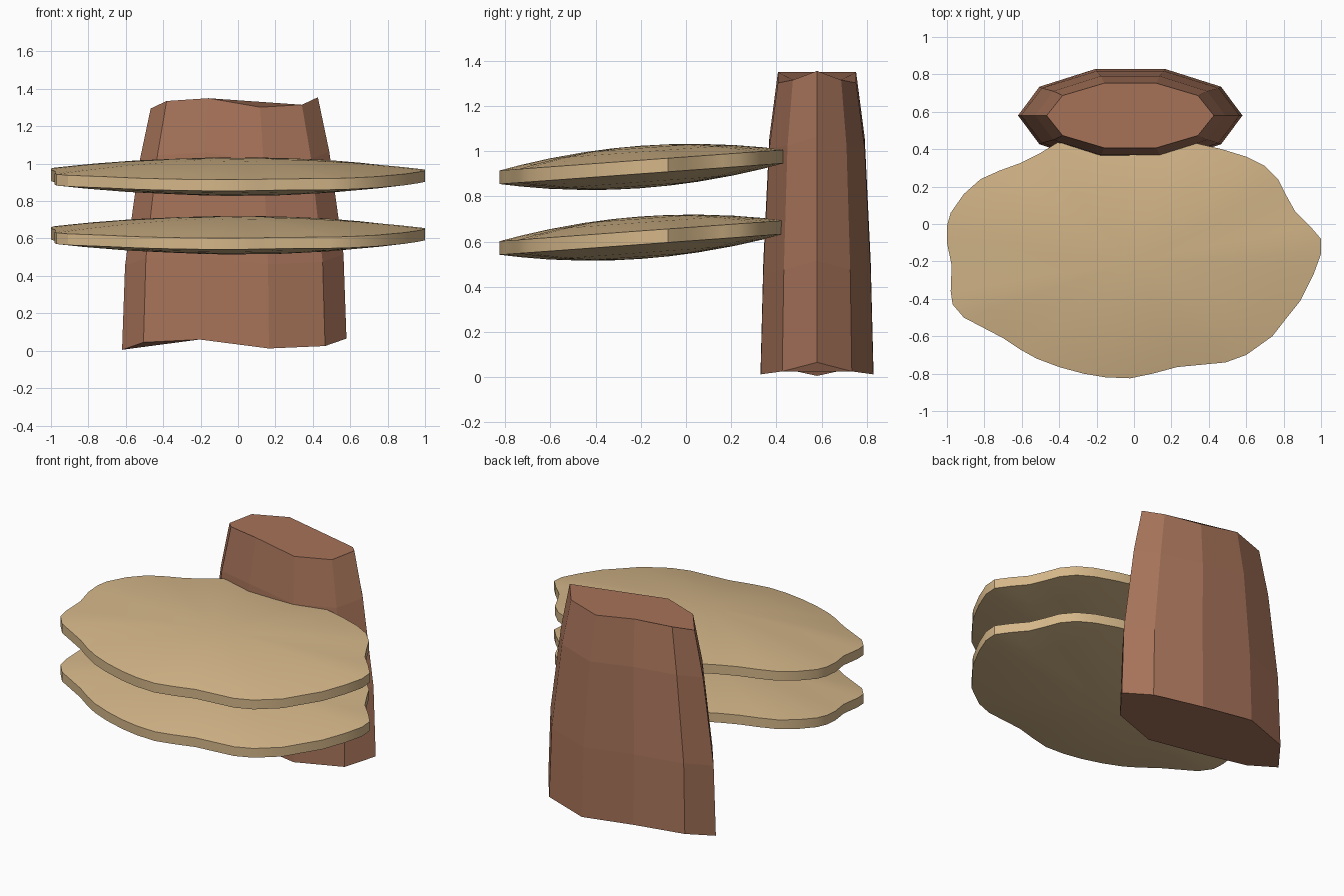
import bpy, bmesh
from math import sin, cos, tau

if "Cube" in bpy.data.objects:
    bpy.data.objects.remove(bpy.data.objects["Cube"])


def material(name, color):
    m = bpy.data.materials.new(name)
    m.diffuse_color = (*color, 1)
    m.use_nodes = True
    m.node_tree.nodes["Principled BSDF"].inputs["Base Color"].default_value = m.diffuse_color
    return m


def finish(bm, name, mat):
    bmesh.ops.recalc_face_normals(bm, faces=bm.faces)
    me = bpy.data.meshes.new(name)
    bm.to_mesh(me)
    bm.free()
    me.materials.append(mat)
    ob = bpy.data.objects.new(name, me)
    bpy.context.collection.objects.link(ob)
    return ob


def bridge(bm, a, b):
    n = len(a)
    for i in range(n):
        bm.faces.new((a[i], a[(i + 1) % n], b[(i + 1) % n], b[i]))


bark = material("bark", (0.38, 0.17, 0.10))
tan = material("fungus_tan", (0.66, 0.47, 0.25))

# Trunk: tapered ten-sided oval column with uneven ends, mirrored front to back
bm = bmesh.new()
jag = [0.065, 0.025, 0.012, 0.06, 0.045, 0.005]
rings = []
for z, rx, ry in [(0, .60, .262), (.45, .584, .25), (1.0, .508, .222), (1.29, .447, .182)]:
    rings.append([bm.verts.new((-.02 + rx * cos(tau * i / 10), .58 + ry * sin(tau * i / 10),
                                z + jag[min(i, 10 - i)])) for i in range(10)])
for a, b in zip(rings, rings[1:]):
    bridge(bm, a, b)
bm.faces.new(rings[0])
bm.faces.new(rings[-1])
finish(bm, "trunk", bark)

# Wavy outline shared by both fungus shelves
outline = [(1, -.08), (1, -.16), (.96, -.27), (.89, -.41), (.81, -.51), (.74, -.60),
           (.60, -.70), (.49, -.74), (.23, -.765), (.10, -.80), (-.02, -.825), (-.15, -.82),
           (-.27, -.80), (-.40, -.765), (-.52, -.72), (-.61, -.67), (-.70, -.61), (-.91, -.50),
           (-.97, -.43), (-.98, -.36), (-.975, -.22), (-1, -.10), (-1, -.01), (-.98, .06),
           (-.91, .16), (-.82, .24), (-.72, .285), (-.61, .325), (-.50, .38), (-.41, .435),
           (-.20, .42), (0, .41), (.20, .42), (.34, .43), (.47, .40), (.60, .36),
           (.70, .31), (.77, .24), (.81, .16), (.86, .07), (.94, -.01)]
CY = -.2


def shelf(name, z0):
    # Tilted lens: domed top, bulging underside and a thin upright rim
    bm = bmesh.new()
    rims = []
    for side in (1, -1):
        prev = None
        for s in (1, .85, .65, .4, .2):
            ring = []
            for x, y in outline:
                dy = s * (y - CY)
                z = z0 + .073 * dy + side * (.03 + .064 * (1 - s * s))
                ring.append(bm.verts.new((s * x, CY + dy, z)))
            if prev:
                bridge(bm, prev, ring)
            else:
                rims.append(ring)
            prev = ring
        tip = bm.verts.new((0, CY, z0 + side * .094))
        for i in range(len(prev)):
            bm.faces.new((prev[i], prev[(i + 1) % len(prev)], tip))
    bridge(bm, *rims)
    ob = finish(bm, name, tan)
    bpy.ops.object.select_all(action='DESELECT')
    ob.select_set(True)
    bpy.context.view_layer.objects.active = ob
    bpy.ops.object.shade_smooth_by_angle(angle=.35)


shelf("upper_shelf", .93)
shelf("lower_shelf", .617)
